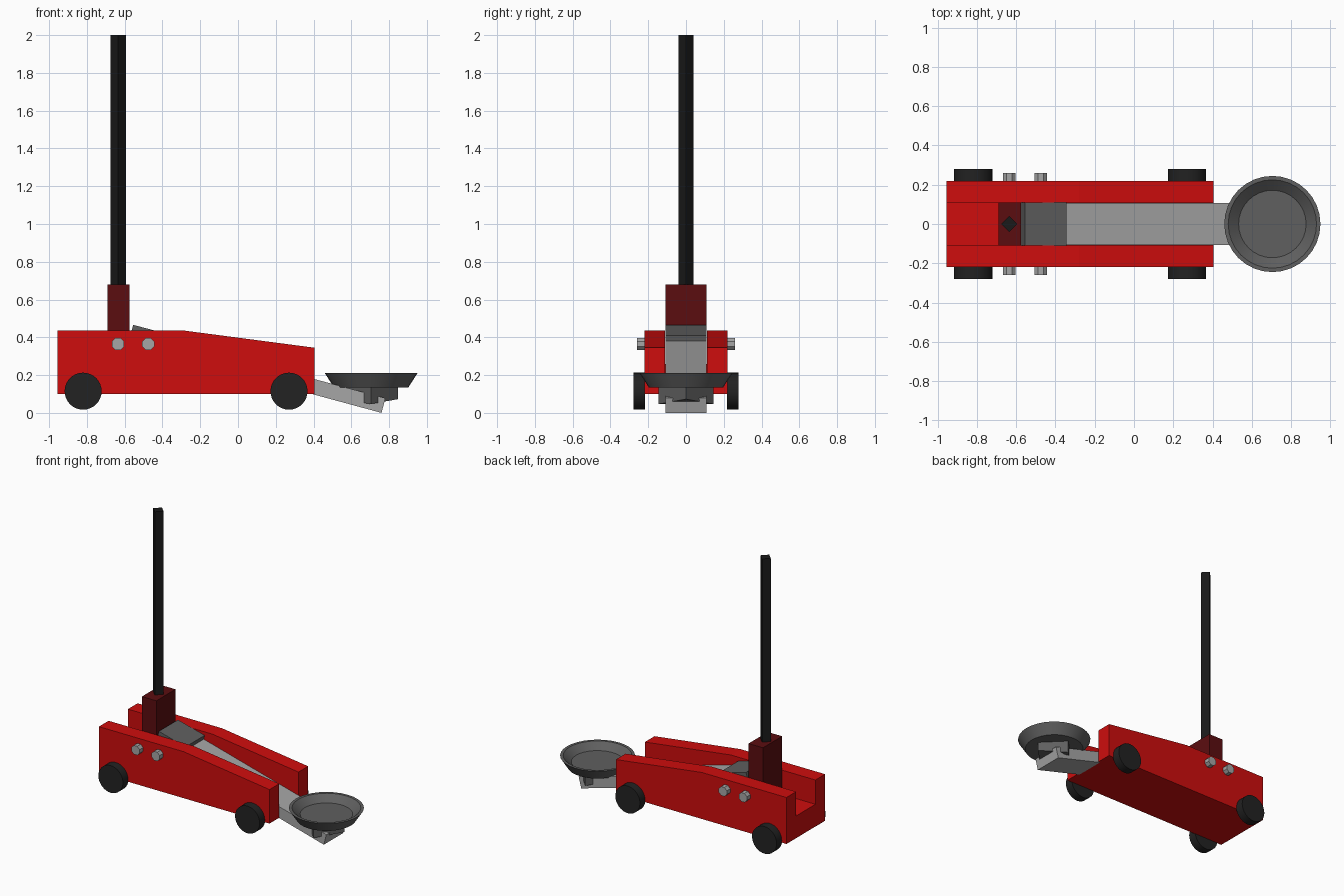
import bpy, bmesh, math
from mathutils import Matrix

cube = bpy.data.objects.get("Cube")
if cube:
    bpy.data.objects.remove(cube, do_unlink=True)


def material(name, rgb, rough=0.6):
    m = bpy.data.materials.new(name)
    m.use_nodes = True
    col = (*rgb, 1.0)
    m.diffuse_color = col
    bsdf = m.node_tree.nodes["Principled BSDF"]
    bsdf.inputs["Base Color"].default_value = col
    bsdf.inputs["Roughness"].default_value = rough
    return m


RED = material("bright red", (0.62, 0.004, 0.004))
DARK_RED = material("dark red", (0.105, 0.004, 0.005))
BLACK = material("handle black", (0.010, 0.010, 0.010))
RUBBER = material("wheel black", (0.016, 0.016, 0.016))
STEEL = material("light grey steel", (0.38, 0.38, 0.38))
IRON = material("dark grey iron", (0.115, 0.115, 0.115))


def finish(name, bm, mat, smooth=False):
    bmesh.ops.recalc_face_normals(bm, faces=bm.faces)
    me = bpy.data.meshes.new(name)
    bm.to_mesh(me)
    bm.free()
    me.materials.append(mat)
    ob = bpy.data.objects.new(name, me)
    bpy.context.scene.collection.objects.link(ob)
    if smooth:
        bpy.ops.object.select_all(action='DESELECT')
        ob.select_set(True)
        bpy.context.view_layer.objects.active = ob
        bpy.ops.object.shade_smooth_by_angle(angle=math.radians(30))
    return ob


def slab(name, profile, y0, y1, mat):
    """Extrude an x-z profile from y0 to y1."""
    bm = bmesh.new()
    face = bm.faces.new([bm.verts.new((x, y0, z)) for x, z in profile])
    ext = bmesh.ops.extrude_face_region(bm, geom=[face])
    verts = [v for v in ext["geom"] if isinstance(v, bmesh.types.BMVert)]
    bmesh.ops.translate(bm, verts=verts, vec=(0, y1 - y0, 0))
    return finish(name, bm, mat)


def cylinder(name, centre, radius, depth, sides, mat, axis='Y', spin=0.0, smooth=False):
    bm = bmesh.new()
    mtx = Matrix.Translation(centre)
    if axis == 'Y':
        mtx = mtx @ Matrix.Rotation(math.pi / 2, 4, 'X')
    mtx = mtx @ Matrix.Rotation(spin, 4, 'Z')
    bmesh.ops.create_cone(bm, cap_ends=True, segments=sides, radius1=radius,
                          radius2=radius, depth=depth, matrix=mtx)
    return finish(name, bm, mat, smooth)


# Chassis: two side plates and a sloping floor between them
side = [(-0.955, 0.10), (0.405, 0.10), (0.405, 0.345), (-0.28, 0.435), (-0.955, 0.435)]
floor = [(-0.955, 0.10), (0.405, 0.10), (0.405, 0.105), (-0.55, 0.26), (-0.955, 0.26)]
slab("front_side_plate", side, -0.22, -0.11, RED)
slab("back_side_plate", side, 0.11, 0.22, RED)
slab("chassis_floor", floor, -0.11, 0.11, RED)

# Wheels and pivot bolts on both sides
for tag, s in (("front", -1), ("back", 1)):
    for end, x in (("rear", -0.82), ("nose", 0.27)):
        cylinder(f"{tag}_{end}_wheel", (x, s * 0.248, 0.115), 0.098, 0.062, 32,
                 RUBBER, smooth=True)
    for i, x in enumerate((-0.635, -0.475)):
        cylinder(f"{tag}_bolt_{i + 1}", (x, s * 0.235, 0.365), 0.035, 0.05, 8,
                 STEEL, spin=math.pi / 8)

# Handle and its socket
slab("handle_socket", [(-0.69, 0.25), (-0.575, 0.25), (-0.575, 0.68), (-0.69, 0.68)],
     -0.109, 0.109, DARK_RED)
cylinder("handle", (-0.635, 0, 1.325), 0.041, 1.35, 4, BLACK, axis='Z')

# Lifting arm and the block clamped on its rear end
slab("lift_arm", [(-0.58, 0.363), (0.76, 0.0), (0.78, 0.078), (-0.56, 0.438)],
     -0.108, 0.108, STEEL)
slab("arm_pivot_block", [(-0.585, 0.355), (-0.365, 0.296), (-0.343, 0.41), (-0.555, 0.466)],
     -0.109, 0.109, IRON)

# Saddle mount: diamond block with a ridged underside
bm = bmesh.new()
corners = [(0.145, 0, 0.073), (0, 0.145, 0.047), (-0.145, 0, 0.071), (0, -0.145, 0.047)]
low = [bm.verts.new((0.703 + x, y, z)) for x, y, z in corners]
high = [bm.verts.new((0.703 + x, y, 0.14)) for x, y, z in corners]
bm.faces.new(high)
bm.faces.new((low[0], low[1], low[3]))
bm.faces.new((low[1], low[2], low[3]))
for i in range(4):
    j = (i + 1) % 4
    bm.faces.new((low[i], low[j], high[j], high[i]))
finish("saddle_mount", bm, IRON)

# Saddle dish, turned from a profile
bm = bmesh.new()
profile = [(0, 0.135), (0.197, 0.135), (0.245, 0.21), (0.225, 0.21), (0.172, 0.165), (0, 0.165)]
verts = [bm.verts.new((0.705 + r, 0, z)) for r, z in profile]
edges = [bm.edges.new(p) for p in zip(verts, verts[1:])]
bmesh.ops.spin(bm, geom=verts + edges, cent=(0.705, 0, 0), axis=(0, 0, 1),
               angle=2 * math.pi, steps=32, use_duplicate=False)
bmesh.ops.remove_doubles(bm, verts=bm.verts, dist=0.0005)
finish("saddle_dish", bm, IRON, smooth=True)
